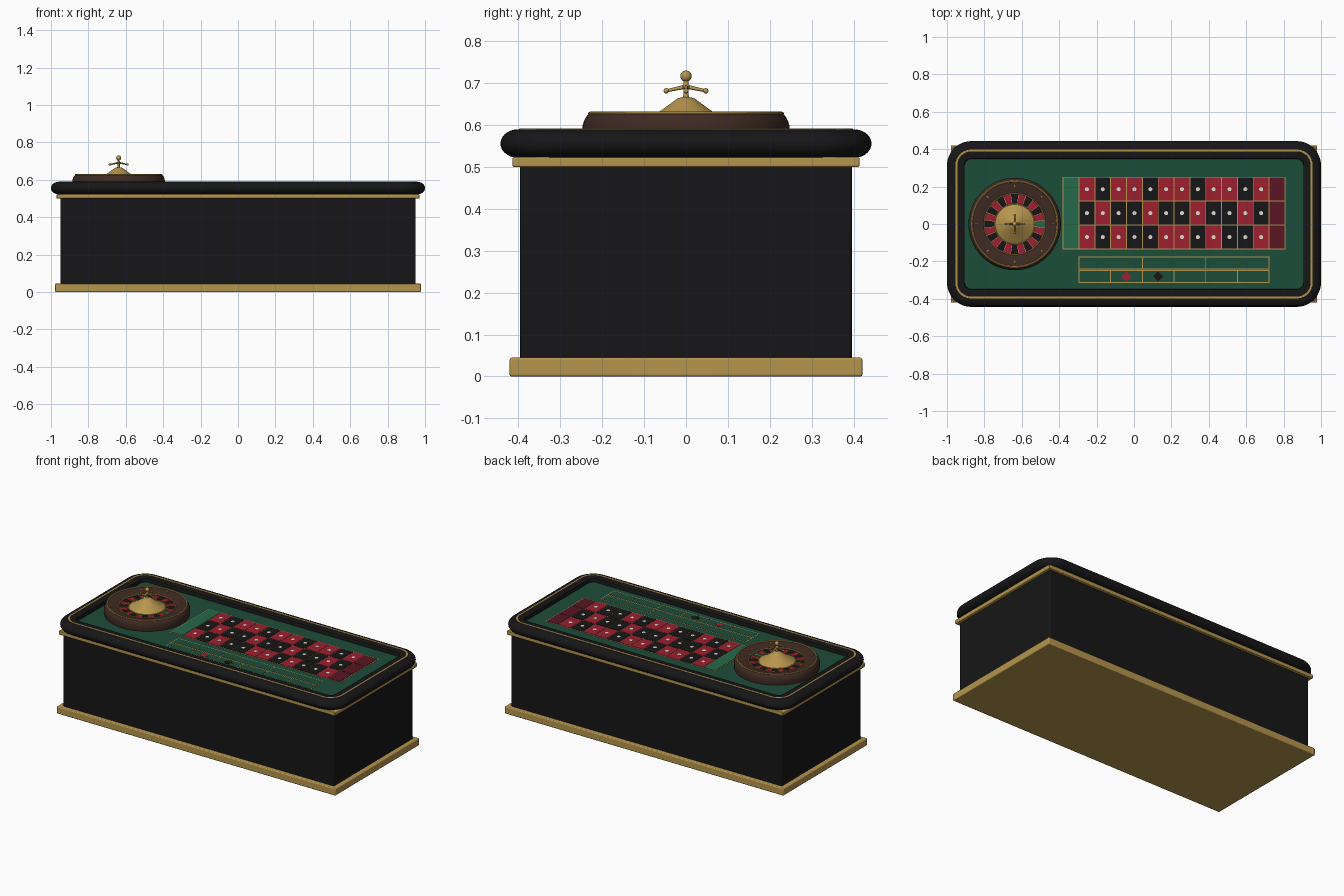
import bpy, bmesh
from math import pi, sin, cos
from mathutils import Matrix, Vector

if "Cube" in bpy.data.objects:
    bpy.data.objects.remove(bpy.data.objects["Cube"])


def mat(name, *c):
    m = bpy.data.materials.new(name)
    m.diffuse_color = (*c, 1)
    m.use_nodes = True
    m.node_tree.nodes["Principled BSDF"].inputs["Base Color"].default_value = m.diffuse_color
    return m


BLACK = mat("black", .008, .008, .009)
GOLD = mat("gold", .47, .30, .075)
FELT = mat("felt", .012, .075, .042)
GREEN = mat("light_green", .02, .14, .07)
RED = mat("red", .34, .014, .03)
MAROON = mat("dark_red", .10, .008, .016)
WOOD = mat("wood", .05, .024, .016)
CREAM = mat("cream", .75, .7, .6)
WX = -.638          # wheel centre
FZ = .565           # felt height


def make(name, bm, material, smooth=True, bevel=0):
    bmesh.ops.recalc_face_normals(bm, faces=bm.faces)
    me = bpy.data.meshes.new(name)
    bm.to_mesh(me)
    bm.free()
    me.materials.append(material)
    ob = bpy.data.objects.new(name, me)
    bpy.context.collection.objects.link(ob)
    if bevel:
        b = ob.modifiers.new("bevel", 'BEVEL')
        b.width, b.segments = bevel, 3
    if smooth:
        bpy.ops.object.select_all(action='DESELECT')
        ob.select_set(True)
        bpy.context.view_layer.objects.active = ob
        bpy.ops.object.shade_smooth_by_angle(angle=.6)
    return ob


def add_box(bm, x0, x1, y0, y1, z0, z1):
    m = Matrix.Translation(((x0 + x1) / 2, (y0 + y1) / 2, (z0 + z1) / 2))
    bmesh.ops.create_cube(bm, size=1, matrix=m @ Matrix.Diagonal((x1 - x0, y1 - y0, z1 - z0, 1)))


def box(name, hx, hy, z0, z1, material, bevel):
    bm = bmesh.new()
    add_box(bm, -hx, hx, -hy, hy, z0, z1)
    return make(name, bm, material, True, bevel)


def bridge(bm, rings, closed):
    n = len(rings[0])
    for i in range(len(rings) if closed else len(rings) - 1):
        a, b = rings[i], rings[(i + 1) % len(rings)]
        for j in range(n):
            k = (j + 1) % n
            bm.faces.new((a[j], a[k], b[k], b[j]))


def rail(name, profile, material):
    # sweep an (inset, z) section round a rounded rectangle
    bm, rings = bmesh.new(), []
    for inset, z in profile:
        r, ring = .13 - inset, []
        for q, (sx, sy) in enumerate(((1, 1), (-1, 1), (-1, -1), (1, -1))):
            for i in range(13):
                a = (q + i / 12) * pi / 2
                ring.append(bm.verts.new((sx * .87 + r * cos(a), sy * .313 + r * sin(a), z)))
        rings.append(ring)
    bridge(bm, rings, True)
    return make(name, bm, material)


def lathe(name, profile, material, closed=False, n=64):
    bm = bmesh.new()
    rings = [[bm.verts.new((WX + r * cos(2 * pi * j / n), r * sin(2 * pi * j / n), z))
              for j in range(n)] for r, z in profile]
    bridge(bm, rings, closed)
    if not closed:
        bm.faces.new(rings[0])
        bm.faces.new(rings[-1])
    return make(name, bm, material)


def add_ball(bm, pos, r):
    bmesh.ops.create_uvsphere(bm, u_segments=20, v_segments=12, radius=r,
                              matrix=Matrix.Translation(pos))


def cells(name, rects, z0, z1, material, gap=.0025):
    bm = bmesh.new()
    for x0, x1, y0, y1 in rects:
        add_box(bm, x0 + gap, x1 - gap, y0 + gap, y1 - gap, z0, z1)
    return make(name, bm, material, False)


# cabinet
box("plinth", .978, .421, 0, .045, GOLD, .005)
box("cabinet_body", .95, .396, .04, .51, BLACK, .006)
box("upper_trim", .97, .414, .5, .524, GOLD, .004)

# padded rail with gold inlay
bullnose = [(.042 - .042 * cos(t), .556 + .034 * sin(t))
            for t in [(-.5 + i / 14) * pi for i in range(15)]]
rail("padded_rail", bullnose + [(.087, .59), (.093, .588), (.095, .583), (.095, .522)], BLACK)
rail("rail_inlay", [(.044, .588), (.045, .5915), (.055, .5915), (.056, .588)], GOLD)
cells("felt_surface", [(-.92, .92, -.36, .36)], .522, FZ, FELT, 0)

# betting layout: gold backing shows as lines between the cells
X0, CW, Y0, RH = -.294, .0847, -.134, .128
X1, Y1 = X0 + 12 * CW, Y0 + 3 * RH
bets = [(X0, X1, -.24, -.177), (X0, X1, -.312, -.249)]
cells("layout_lines", [(X0 - CW, X1 + CW, Y0, Y1)] + bets, FZ - .002, FZ + .001, GOLD, -.0025)
RED_NUMBERS = {1, 3, 5, 7, 9, 12, 14, 16, 18, 19, 21, 23, 25, 27, 30, 32, 34, 36}
reds, blacks = [], []
dots = bmesh.new()
for c in range(12):
    for r in range(3):
        x, y = X0 + c * CW, Y0 + r * RH
        (reds if c * 3 + r + 1 in RED_NUMBERS else blacks).append((x, x + CW, y, y + RH))
        bmesh.ops.create_cone(dots, cap_ends=True, segments=16, radius1=.011, radius2=.011, depth=.002,
                              matrix=Matrix.Translation((x + CW / 2, y + RH / 2, FZ + .003)))
cells("red_cells", reds, FZ, FZ + .003, RED)
cells("black_cells", blacks, FZ, FZ + .003, BLACK)
make("cell_dots", dots, CREAM, False)
cells("zero_cell", [(X0 - CW, X0, Y0, Y1)], FZ, FZ + .003, GREEN)
cells("column_cells", [(X1, X1 + CW, Y0 + r * RH, Y0 + (r + 1) * RH) for r in range(3)],
      FZ, FZ + .003, MAROON)
outside = [(X0 + i * 4 * CW, X0 + (i + 1) * 4 * CW, *bets[0][2:]) for i in range(3)]
outside += [(X0 + i * 2 * CW, X0 + (i + 1) * 2 * CW, *bets[1][2:]) for i in range(6)]
cells("outside_bet_cells", outside, FZ, FZ + .002, FELT)
for name, i, m in (("red_diamond", 1.5, RED), ("black_diamond", 2.5, BLACK)):
    bm = bmesh.new()
    bmesh.ops.create_cone(bm, cap_ends=True, segments=4, radius1=.028, radius2=.028, depth=.002,
                          matrix=Matrix.Translation((X0 + i * 2 * CW, -.2805, FZ + .003)))
    make(name, bm, m, False)

# wheel bowl, rings and hub
lathe("wheel_bowl", [(.244, FZ - .01), (.247, .575), (.247, .598), (.244, .609), (.239, .619),
                     (.233, .626), (.226, .627), (.165, .612), (.163, .603), (.1, .603), (.1, .57)], WOOD)
for name, r, w, z in (("bowl_rim", .229, .005, .628), ("pocket_outer_ring", .163, .003, .612),
                      ("pocket_inner_ring", .107, .003, .607)):
    lathe(name, [(r + w * cos(i * pi / 4), z + min(w, .004) * sin(i * pi / 4)) for i in range(8)],
          GOLD, True)
lathe("wheel_hub", [(.106, .6), (.106, .607), (.065, .631), (.028, .658), (.02, .664), (.008, .667),
                    (.006, .672), (.006, .684), (.009, .688), (.009, .694), (.006, .698), (.005, .712)], GOLD)

# wheel pockets and dividers
N = 24
wedges = {"green": bmesh.new(), "red": bmesh.new(), "black": bmesh.new()}
frets = bmesh.new()
for i in range(N):
    bm = wedges["green" if i == 0 else "red" if i % 2 else "black"]
    a = [2 * pi * (i - .5 + k / 3) / N for k in range(4)]
    lo = [bm.verts.new((WX + .106 * cos(t), .106 * sin(t), .605)) for t in a]
    hi = [bm.verts.new((WX + .162 * cos(t), .162 * sin(t), .606)) for t in a]
    for k in range(3):
        bm.faces.new((lo[k], hi[k], hi[k + 1], lo[k + 1]))
    turn = Matrix.Translation((WX, 0, 0)) @ Matrix.Rotation(a[0], 4, 'Z')
    bmesh.ops.create_cube(frets, size=1, matrix=turn @ Matrix.Translation((.134, 0, .607))
                          @ Matrix.Diagonal((.056, .0022, .006, 1)))
for name, m in (("green", GREEN), ("red", RED), ("black", BLACK)):
    make(name + "_pockets", wedges[name], m, False)
make("pocket_dividers", frets, GOLD, False)

# diamond deflectors on the bowl slope
bm = bmesh.new()
for i in range(8):
    turn = Matrix.Translation((WX, 0, 0)) @ Matrix.Rotation(i * pi / 4, 4, 'Z')
    bmesh.ops.create_icosphere(bm, subdivisions=1, radius=1, matrix=turn
                               @ Matrix.Translation((.205, 0, .623)) @ Matrix.Diagonal((.009, .005, .004, 1)))
make("deflectors", bm, GOLD, False)

# turret cross handle and finial
bm = bmesh.new()
add_ball(bm, (WX, 0, .717), .0135)
for i in range(4):
    d = Vector((cos(i * pi / 2), sin(i * pi / 2), 0))
    p, q = Vector((WX, 0, .692)), Vector((WX, 0, .682)) + d * .047
    bmesh.ops.create_cone(bm, cap_ends=True, segments=14, radius1=.005, radius2=.0035, depth=(q - p).length,
                          matrix=Matrix.Translation((p + q) / 2) @ (q - p).to_track_quat('Z', 'Y').to_matrix().to_4x4())
    add_ball(bm, q, .0065)
make("turret_handle", bm, GOLD)
